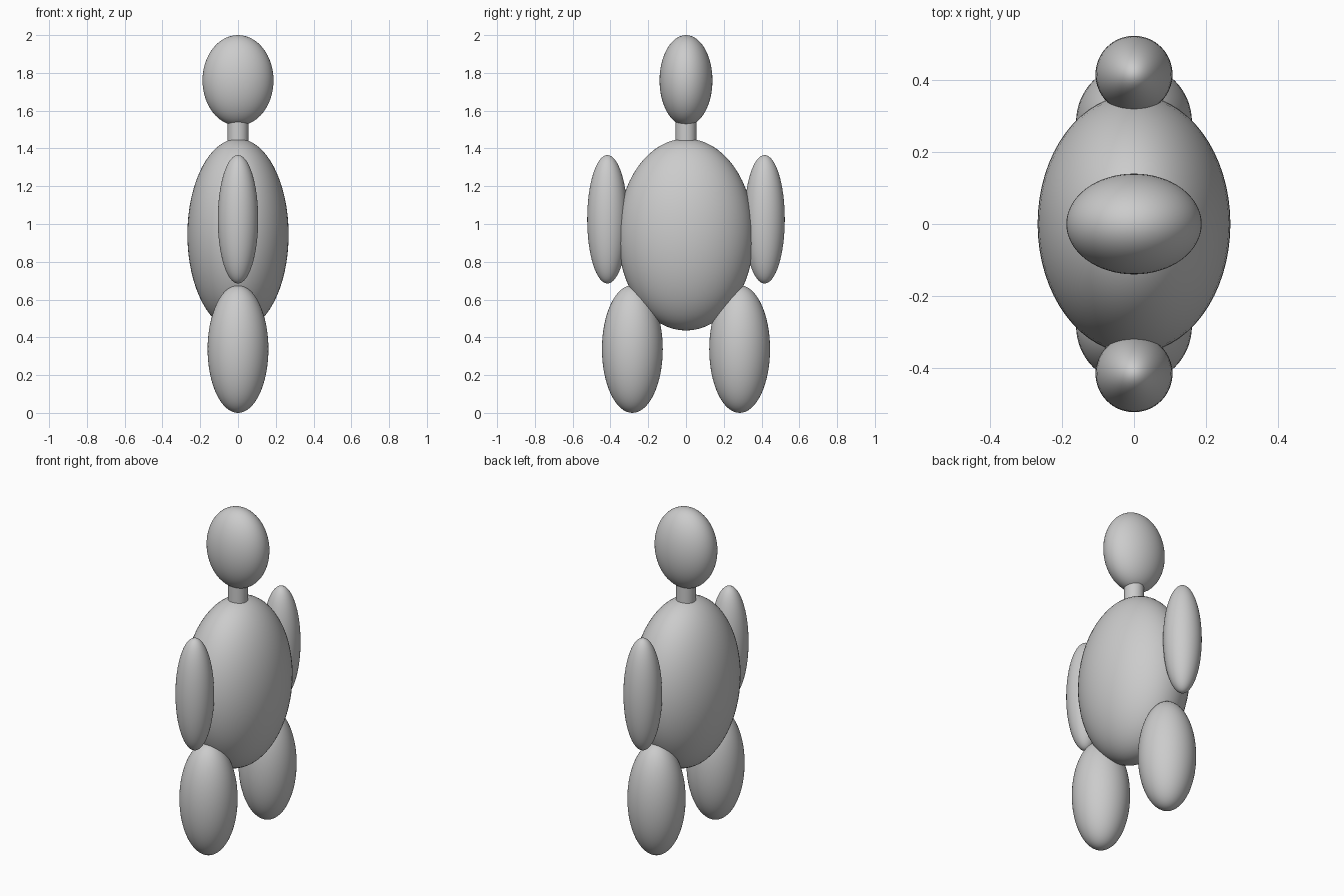
import bpy

cube = bpy.data.objects.get("Cube")
if cube:
    bpy.data.objects.remove(cube, do_unlink=True)

# One plain grey for the whole figure
GREY = (0.6, 0.6, 0.6, 1)
grey = bpy.data.materials.new("plain_grey")
grey.use_nodes = True
grey.diffuse_color = GREY
grey.node_tree.nodes["Principled BSDF"].inputs["Base Color"].default_value = GREY


def finish(name):
    obj = bpy.context.object
    obj.name = name
    obj.data.materials.append(grey)
    bpy.ops.object.transform_apply(location=False, rotation=False, scale=True)
    bpy.ops.object.shade_smooth_by_angle()
    return obj


def ellipsoid(name, centre, radii):
    bpy.ops.mesh.primitive_uv_sphere_add(segments=64, ring_count=32, radius=1, location=centre)
    bpy.context.object.scale = radii
    return finish(name)


# Head, neck and body on the centre line
ellipsoid("head", (0, 0, 1.76), (0.188, 0.14, 0.24))
bpy.ops.mesh.primitive_cylinder_add(vertices=48, radius=0.055, depth=0.2, location=(0, 0, 1.48))
finish("neck")
ellipsoid("body", (0, 0, 0.944), (0.268, 0.36, 0.508))

# Limbs paired along y
for side, label in ((-1, "front"), (1, "back")):
    ellipsoid(label + "_arm", (0, side * 0.416, 1.025), (0.107, 0.107, 0.34))
    ellipsoid(label + "_leg", (0, side * 0.284, 0.338), (0.161, 0.161, 0.338))
